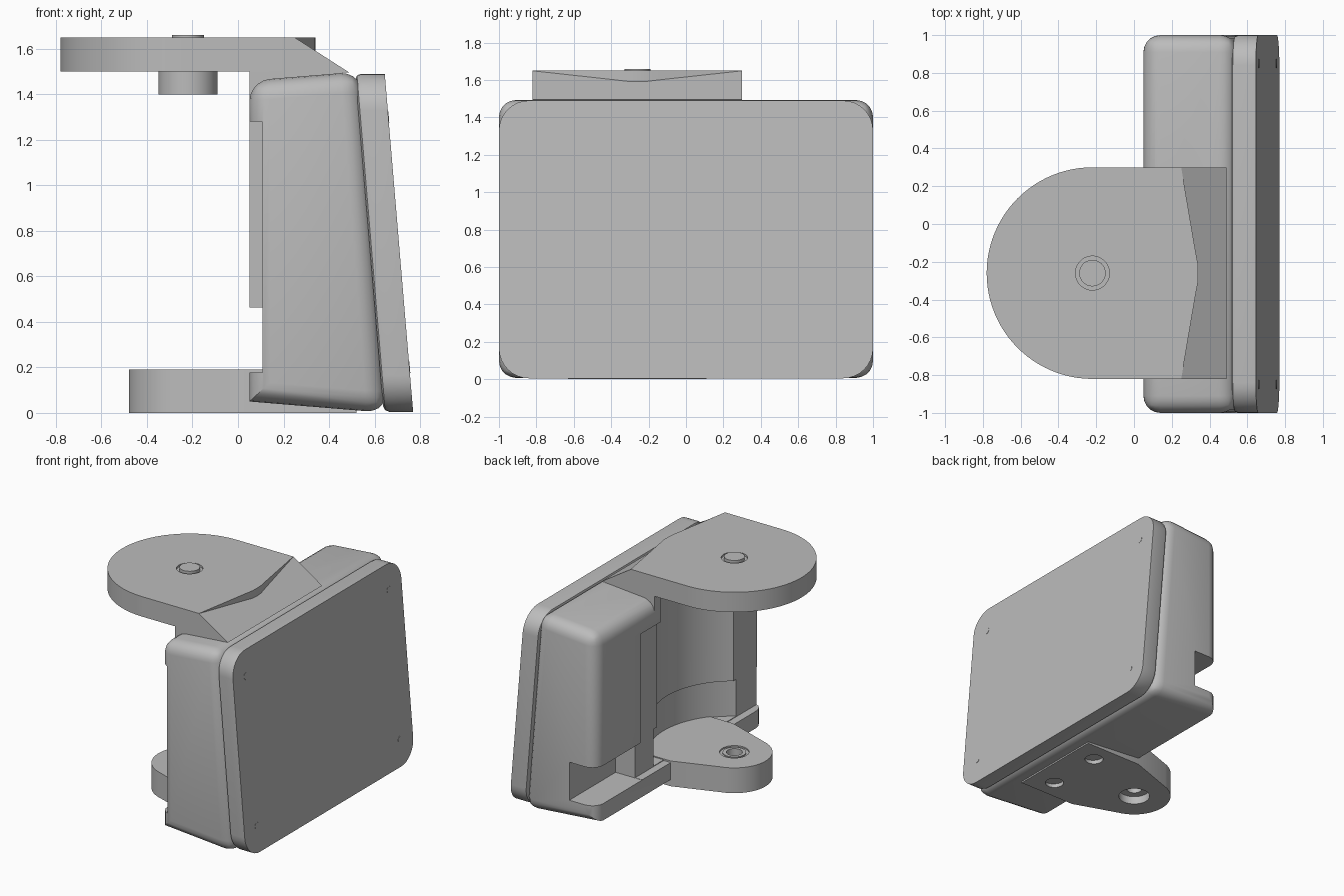
import bpy, bmesh, math
from mathutils import Vector

default = bpy.data.objects.get("Cube")
if default:
    bpy.data.objects.remove(default, do_unlink=True)

grey = bpy.data.materials.new("light grey")
grey.use_nodes = True
colour = (0.5, 0.5, 0.5, 1)
grey.diffuse_color = colour
grey.node_tree.nodes["Principled BSDF"].inputs["Base Color"].default_value = colour

PX, PY = -0.22, -0.26      # pivot axis shared by both arms
scene = bpy.context.scene


def finish(name, bm):
    bmesh.ops.recalc_face_normals(bm, faces=bm.faces[:])
    mesh = bpy.data.meshes.new(name)
    bm.to_mesh(mesh)
    bm.free()
    mesh.materials.append(grey)
    obj = bpy.data.objects.new(name, mesh)
    scene.collection.objects.link(obj)
    return obj


def prism_mesh(points, place, lo, hi):
    """Extrude a closed 2D outline; place(a, b, depth) gives the 3D point."""
    bm = bmesh.new()
    rings = [[bm.verts.new(place(a, b, d)) for a, b in points] for d in (lo, hi)]
    bm.faces.new(rings[0])
    bm.faces.new(rings[1])
    n = len(points)
    for i in range(n):
        j = (i + 1) % n
        bm.faces.new((rings[0][i], rings[0][j], rings[1][j], rings[1][i]))
    return bm


def along_z(a, b, d):
    return (a, b, d)


def along_y(a, b, d):
    return (a, d, b)


def prism(name, points, place, lo, hi):
    return finish(name, prism_mesh(points, place, lo, hi))


def arc(cx, cy, r, start, end, steps):
    return [(cx + r * math.cos(math.radians(start + (end - start) * i / steps)),
             cy + r * math.sin(math.radians(start + (end - start) * i / steps)))
            for i in range(steps + 1)]


def cylinder(name, x, y, r, lo, hi, sides=48):
    return prism(name, arc(x, y, r, 0, 360, sides)[:-1], along_z, lo, hi)


def box(name, x0, x1, y0, y1, z0, z1):
    return prism(name, [(x0, y0), (x1, y0), (x1, y1), (x0, y1)], along_z, z0, z1)


def cut(target, *cutters):
    for cutter in cutters:
        cutter.hide_render = True
        mod = target.modifiers.new("cut", "BOOLEAN")
        mod.operation = "DIFFERENCE"
        mod.solver = "EXACT"
        mod.object = cutter
        bpy.context.view_layer.objects.active = target
        bpy.ops.object.modifier_apply(modifier=mod.name)
        bpy.data.objects.remove(cutter, do_unlink=True)


def smooth(obj):
    bpy.ops.object.select_all(action="DESELECT")
    obj.select_set(True)
    bpy.context.view_layer.objects.active = obj
    bpy.ops.object.shade_smooth_by_angle(angle=math.radians(30))


def front_x(z):
    return 0.77 - 0.084 * z


# Rear housing: tapered profile with rounded edges, square at the lower back
bm = prism_mesh([(0.05, 0.05), (0.655, 0.0), (0.54, 1.5), (0.05, 1.46)],
                along_y, -1, 1)
rounded = []
for e in bm.edges:
    mid = (e.verts[0].co + e.verts[1].co) / 2
    if not (abs(mid.y) < 0.1 and mid.x < 0.1 and mid.z < 0.1):
        rounded.append(e)
bmesh.ops.bevel(bm, geom=rounded, offset=0.09, segments=5, profile=0.5,
                affect="EDGES", clamp_overlap=True)
housing = finish("rear_housing", bm)
cut(housing,
    cylinder("recess_cutter", PX, PY, 0.56, 0.185, 1.7, 80),
    cylinder("lower_recess_cutter", PX, PY, 0.59, 0.183, 0.46, 80),
    box("back_step_cutter", -0.2, 0.106, -1.2, 0.47, 0.18, 1.28),
    box("back_slot_cutter", -0.2, 0.108, -1.2, 1.2, 0.178, 0.461),
    box("side_notch_cutter", -0.2, 0.27, 0.45, 1.2, 0.176, 0.462))

# Tilted front panel with rounded corners
R = 0.16
outline = (arc(1 - R, 1.49 - R, R, 0, 90, 8) + arc(R - 1, 1.49 - R, R, 90, 180, 8)
           + arc(R - 1, 0.005 + R, R, 180, 270, 8) + arc(1 - R, 0.005 + R, R, 270, 360, 8))
bm = prism_mesh(outline, lambda y, z, d: (front_x(z) - d, y, z), 0, 0.13)
bm.normal_update()
rear = [e for e in bm.edges
        if all(v.co.x < front_x(v.co.z) - 0.1 for v in e.verts)]
bmesh.ops.bevel(bm, geom=rear, offset=0.025, segments=2, profile=0.5, affect="EDGES")
panel = finish("front_panel", bm)

# Four flush corner studs on the panel
studs = []
for y in (-0.85, 0.85):
    for z in (0.2, 1.3):
        studs.append(prism("panel_stud", arc(y, z, 0.025, 0, 360, 16)[:-1],
                           lambda a, b, d: (front_x(b) + d, a, b), -0.01, 0.002))

# Upper arm: round slab with a peaked front edge
top_outline = arc(PX, PY, 0.56, 90, 270, 48) + [
    (0.25, -0.82), (0.325, -0.38), (0.338, -0.31), (0.34, PY),
    (0.338, -0.21), (0.325, -0.14), (0.25, 0.30)]
upper_arm = prism("upper_arm", top_outline, along_z, 1.5, 1.65)
cut(upper_arm, cylinder("pin_groove_cutter", PX, PY, 0.09, 1.635, 1.8))

# Sloped shoulder and neck joining the upper arm to the housing
shoulder = prism("upper_arm_shoulder",
                 [(0.2, 1.495), (0.49, 1.495), (0.25, 1.649), (0.2, 1.649)],
                 along_y, -0.82, 0.30)
neck = box("upper_arm_neck", 0.05, 0.46, -0.82, 0.30, 1.38, 1.5)
cut(neck, cylinder("neck_cutter", PX, PY, 0.56, 1.2, 1.7, 80))

# Pivot boss under the upper arm and pin on top
boss = cylinder("pivot_boss", PX, PY, 0.13, 1.40, 1.51)
pin = cylinder("pivot_pin", PX, PY, 0.07, 1.6, 1.66)

# Lower arm: tapers to a round end with a stepped pivot hole
low_outline = arc(PX, PY, 0.26, 105, 255, 36) + [
    (0.05, PY - 0.37), (0.52, PY - 0.37), (0.52, PY + 0.37), (0.05, PY + 0.37)]
lower_arm = prism("lower_arm", low_outline, along_z, 0.0, 0.19)
cut(lower_arm,
    cylinder("pivot_hole_cutter", PX, PY, 0.055, -0.1, 0.3),
    cylinder("top_bore_cutter", PX, PY, 0.10, 0.18, 0.3),
    cylinder("bottom_bore_cutter", PX, PY, 0.11, -0.1, 0.06),
    *[cylinder("bolt_hole_cutter", 0.34, PY + s * 0.22, 0.065, -0.1, 0.03)
      for s in (-1, 1)])

# The arm blends into the floor of the housing recess
floor = cylinder("recess_floor_bush", PX, PY, 0.08, 0.165, 0.188)
cut(floor, cylinder("bush_hole_cutter", PX, PY, 0.055, 0.1, 0.3))

for part in [housing, panel, upper_arm, shoulder, neck, boss, pin,
             lower_arm, floor] + studs:
    smooth(part)
